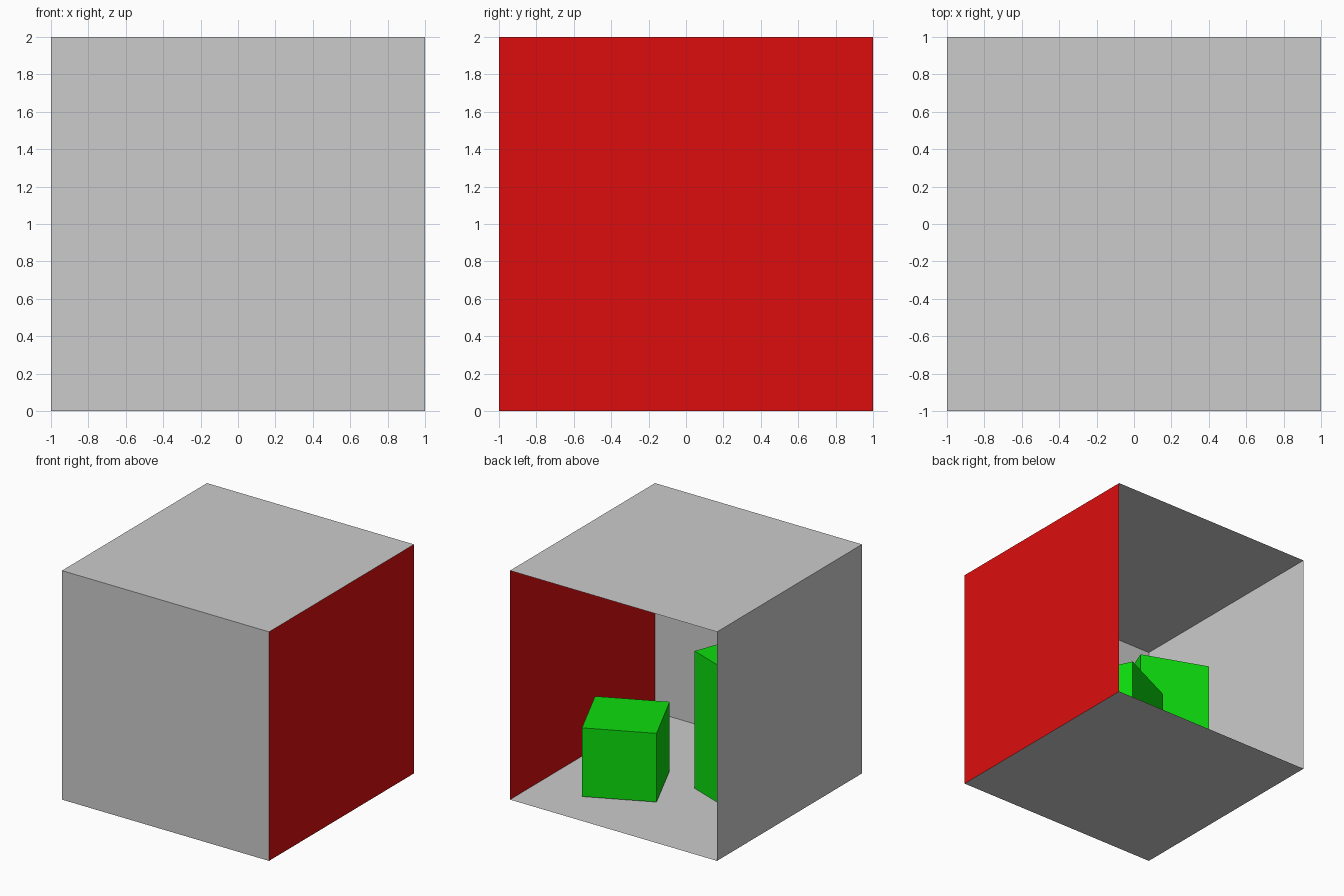
import bpy
from math import radians

if "Cube" in bpy.data.objects:
    bpy.data.objects.remove(bpy.data.objects["Cube"])


def paint(name, color):
    mat = bpy.data.materials.new(name)
    mat.diffuse_color = color
    mat.use_nodes = True
    mat.node_tree.nodes["Principled BSDF"].inputs["Base Color"].default_value = mat.diffuse_color
    return mat


red = paint("red", (0.72, 0.004, 0.004, 1))
green = paint("green", (0.004, 0.72, 0.004, 1))


def panel(name, loc, rot, mat=None):
    bpy.ops.mesh.primitive_plane_add(size=2, location=loc, rotation=[radians(a) for a in rot])
    ob = bpy.context.object
    ob.name = name
    if mat:
        ob.data.materials.append(mat)


def block(name, x, y, z, height, turn):
    bpy.ops.mesh.primitive_cube_add(size=1, location=(x, y, z + height / 2),
                                    rotation=(0, 0, radians(turn)))
    ob = bpy.context.object
    ob.name = name
    ob.scale = (0.6, 0.6, height)
    ob.data.materials.append(green)


# Room of thin panels facing inward, open at the back
panel("floor", (0, 0, 0), (0, 0, 0))
panel("ceiling", (0, 0, 2), (180, 0, 0))
panel("front_wall", (0, -1, 1), (-90, 0, 0))
panel("left_wall", (-1, 0, 1), (0, 90, 0))
panel("right_wall", (1, 0, 1), (0, -90, 0), red)

# Two turned blocks inside the room
block("short_block", 0.41, 0.245, 0.01, 0.6, 25)
block("tall_block", -0.465, -0.183, 0.002, 1.2, -20.5)
